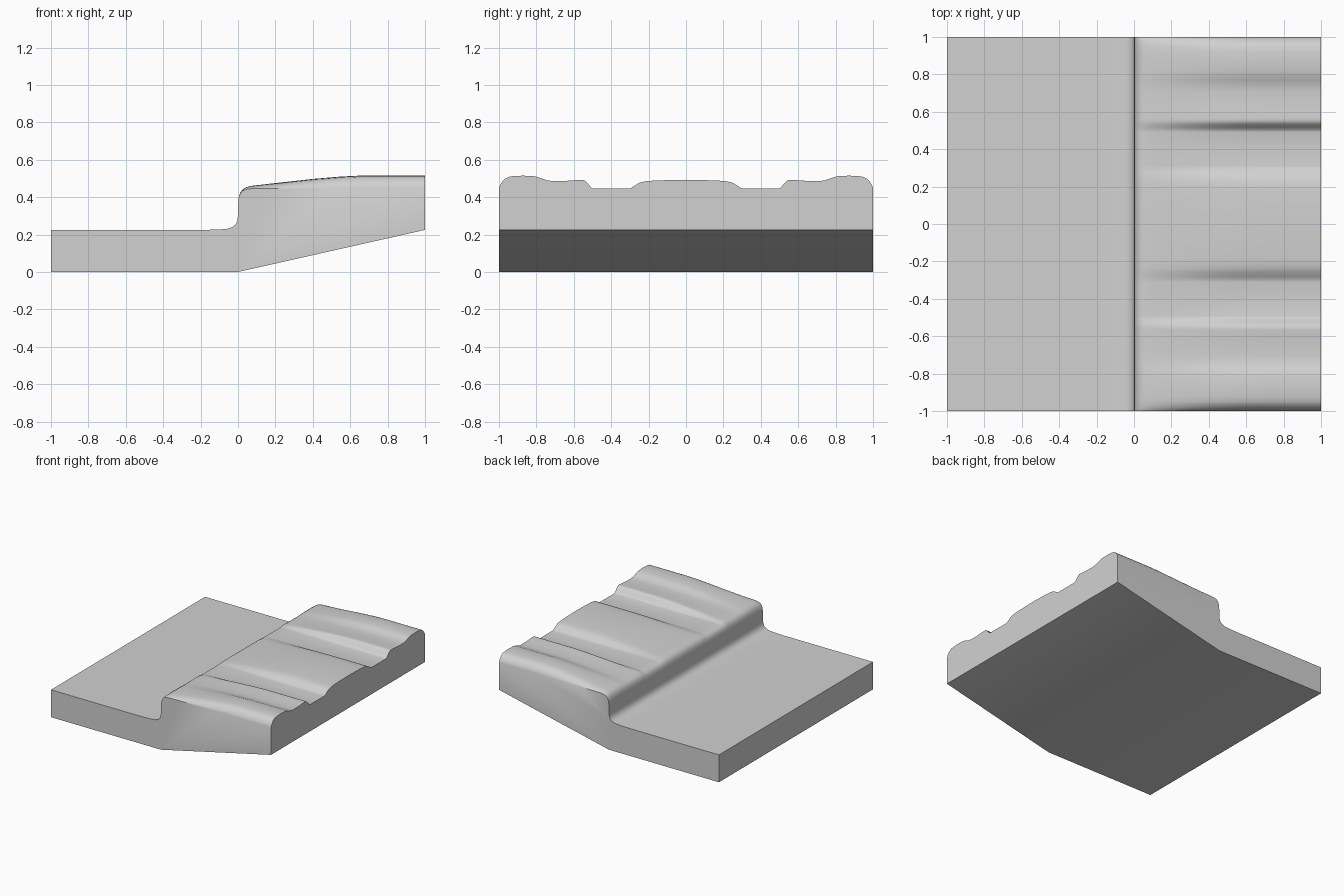
import bpy, bmesh, math

if "Cube" in bpy.data.objects:
    bpy.data.objects.remove(bpy.data.objects["Cube"])

# Step profile along x: (x, z) up to the raised deck
STEP = [(-1, .225), (-.18, .225), (-.1, .227), (-.05, .232), (-.025, .243), (-.01, .258),
        (-.003, .278), (0, .305), (.001, .37), (.004, .397), (.012, .42), (.025, .434), (.045, .441), (.07, .444)]
DECK_X = [.1, .15, .2, .25, .3, .35, .4, .45, .5, .55, .6, .65, .7, .85, 1]
BASE = .445

# How strongly the ridges have grown at each x
GROW = [(-1, 0), (-.01, 0), (.0, .02), (.05, .2), (.1, .27), (.2, .43), (.4, .75), (.55, .93), (.65, 1), (1, 1)]

# Half of the ridge cross-section: (|y|, z)
RIDGE = [(0, .493), (.1, .491), (.18, .488), (.215, .485), (.24, .48), (.255, .474), (.28, .458), (.298, .447),
         (.31, .445), (.4, .445), (.492, .445), (.502, .448), (.515, .461), (.53, .479), (.54, .488), (.55, .493),
         (.565, .493), (.6, .49), (.66, .486), (.71, .486), (.74, .489), (.77, .499), (.79, .507), (.815, .512),
         (.87, .515), (.92, .513), (.95, .508), (.965, .5), (.98, .486), (.992, .469), (1, .45)]


def lerp(table, t):
    for (a, va), (b, vb) in zip(table, table[1:]):
        if t <= b:
            return va + (vb - va) * (t - a) / (b - a)
    return table[-1][1]


ys = [-y for y, _ in reversed(RIDGE[1:])] + [y for y, _ in RIDGE]
profile = STEP + [(x, BASE) for x in DECK_X]

bm = bmesh.new()
# Top surface: stepped profile with ridges growing out of the deck
top = [[bm.verts.new((x, y, z + lerp(GROW, x) * (lerp(RIDGE, abs(y)) - BASE)))
        for y in ys] for x, z in profile]
for a, b in zip(top, top[1:]):
    for j in range(len(ys) - 1):
        bm.faces.new((a[j], b[j], b[j + 1], a[j + 1]))

# Underside: flat half and sloping half
low = [[bm.verts.new((x, y, z)) for y in (-1, 1)] for x, z in ((-1, 0), (0, 0), (1, .225))]
for a, b in zip(low, low[1:]):
    bm.faces.new((a[0], a[1], b[1], b[0]))

# Side walls and end walls
for k, j in ((0, 0), (1, -1)):
    bm.faces.new([r[k] for r in low] + [r[j] for r in reversed(top)])
for r, t in ((low[0], top[0]), (low[2], top[-1])):
    bm.faces.new(r + t[::-1])
bmesh.ops.recalc_face_normals(bm, faces=bm.faces[:])

mesh = bpy.data.meshes.new("ridged_step")
bm.to_mesh(mesh)
bm.free()
obj = bpy.data.objects.new("ridged_step", mesh)
bpy.context.collection.objects.link(obj)

grey = bpy.data.materials.new("plain grey")
grey.diffuse_color = (.64, .64, .64, 1)
grey.use_nodes = True
grey.node_tree.nodes["Principled BSDF"].inputs["Base Color"].default_value = grey.diffuse_color
mesh.materials.append(grey)

bpy.context.view_layer.objects.active = obj
obj.select_set(True)
bpy.ops.object.shade_smooth_by_angle(angle=math.radians(40))
